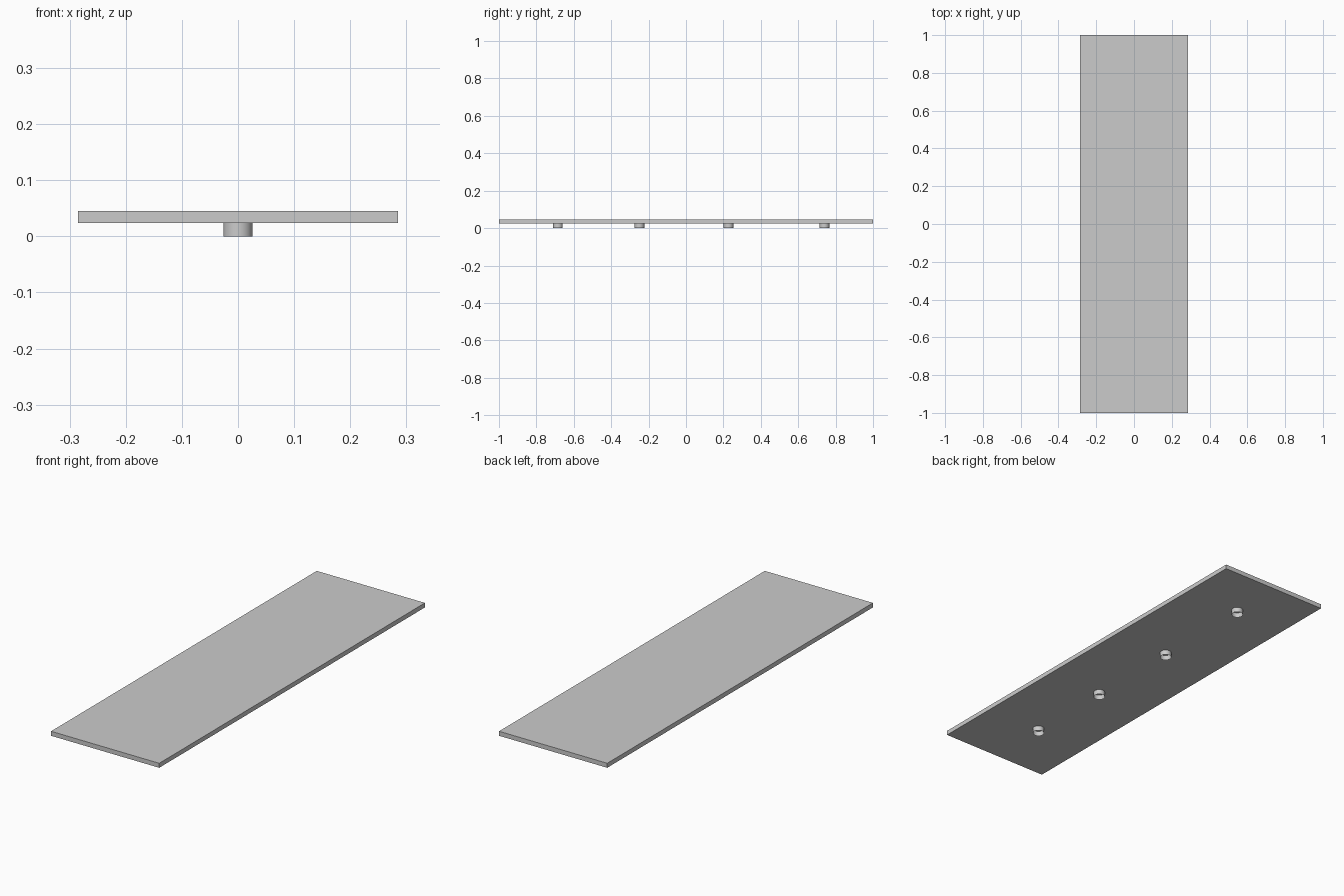
import bpy

if "Cube" in bpy.data.objects:
    bpy.data.objects.remove(bpy.data.objects["Cube"])

# Flat rectangular board
bpy.ops.mesh.primitive_cube_add(size=1, location=(0, 0, 0.0347))
board = bpy.context.object
board.name = "board"
board.scale = (0.57, 2.0, 0.0215)
bpy.ops.object.transform_apply(location=False, rotation=False, scale=True)


# Short open tubular feet along the centre line
def foot(i, y, radius=0.026, height=0.024):
    bpy.ops.mesh.primitive_cylinder_add(
        vertices=24, radius=radius, depth=height,
        end_fill_type='NOTHING', location=(0, y, height / 2))
    bpy.context.object.name = f"foot_{i}"
    bpy.ops.object.shade_smooth_by_angle()


for i, y in enumerate((-0.685, -0.249, 0.227, 0.74), 1):
    foot(i, y)
